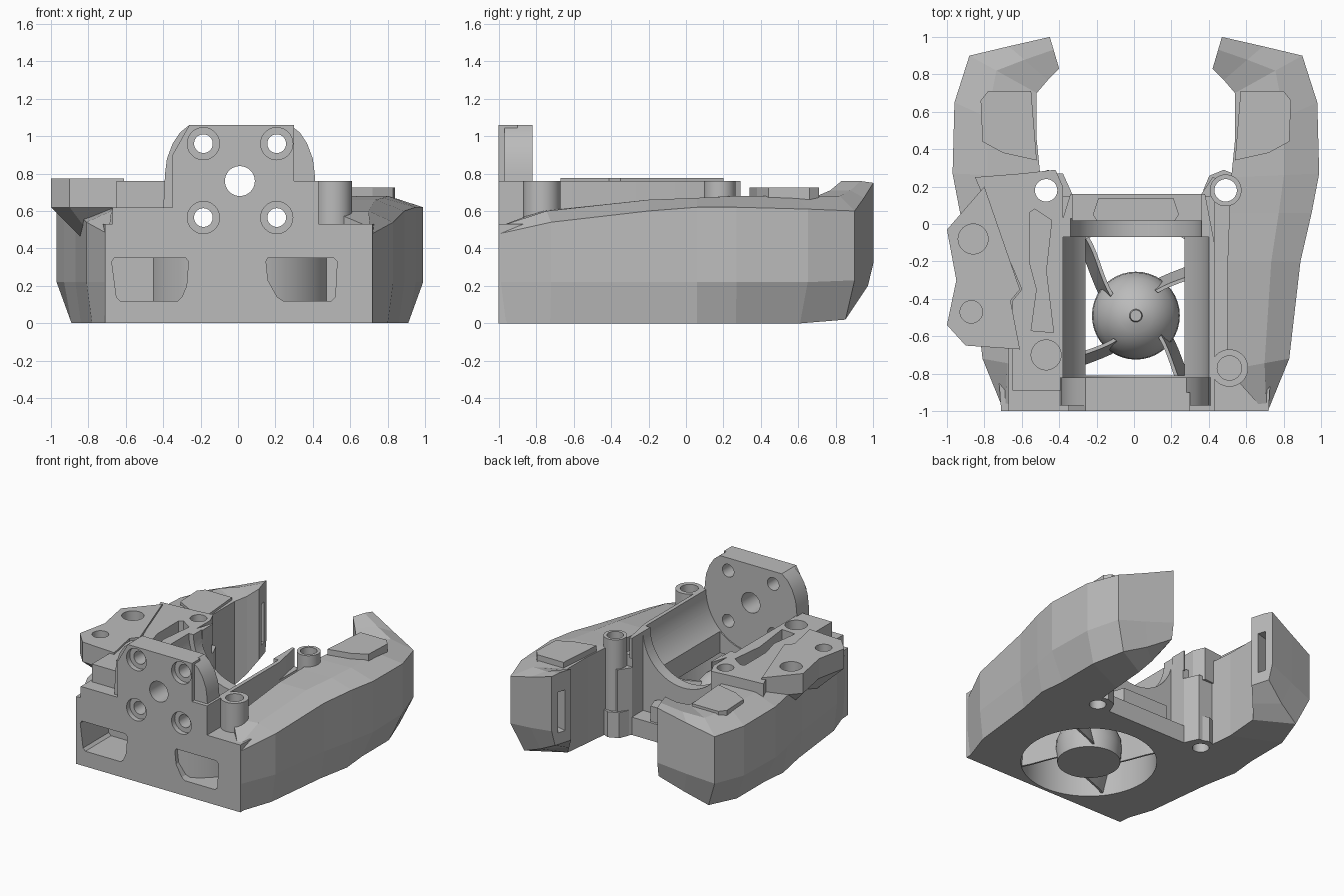
import bpy, bmesh
from math import cos, sin, pi, radians
from mathutils import Vector

cube = bpy.data.objects.get("Cube")
if cube:
    bpy.data.objects.remove(cube, do_unlink=True)

grey = bpy.data.materials.new("plain_grey")
grey.use_nodes = True
grey.diffuse_color = (0.5, 0.5, 0.5, 1)
grey.node_tree.nodes["Principled BSDF"].inputs["Base Color"].default_value = grey.diffuse_color

MID = 0.01            # mirror plane of the paired parts
FAN_Y = -0.49
parts, cutters = [], []


def finish(name, bm, store):
    bmesh.ops.recalc_face_normals(bm, faces=bm.faces)
    mesh = bpy.data.meshes.new(name)
    bm.to_mesh(mesh)
    bm.free()
    mesh.materials.append(grey)
    ob = bpy.data.objects.new(name, mesh)
    bpy.context.scene.collection.objects.link(ob)
    if store is cutters:
        ob.hide_render = True
    store.append(ob)
    return ob


def loft(name, rings, store=parts):
    """Skin a closed solid over rings of equal point count."""
    bm = bmesh.new()
    rows = [[bm.verts.new(p) for p in ring] for ring in rings]
    n = len(rows[0])
    for a, b in zip(rows, rows[1:]):
        for i in range(n):
            j = (i + 1) % n
            bm.faces.new((a[i], a[j], b[j], b[i]))
    bm.faces.new(rows[0])
    bm.faces.new(rows[-1])
    return finish(name, bm, store)


def prism(name, pts, lo, hi, axis="z", store=parts, shrink=0, pivot=(0, 0)):
    """Extrude an outline along z or y; shrink pulls the low end to the pivot."""
    def place(p, d):
        return (p[0], p[1], d) if axis == "z" else (p[0], d, p[1])
    low = [Vector(p).lerp(Vector(pivot), shrink) for p in pts]
    return loft(name, [[place(p, lo) for p in low], [place(p, hi) for p in pts]], store)


def box(name, x, y, z, store=parts):
    return prism(name, [(x[0], y[0]), (x[1], y[0]), (x[1], y[1]), (x[0], y[1])], *z, store=store)


def circle(cx, cy, r, n=40):
    return [(cx + r * cos(2 * pi * i / n), cy + r * sin(2 * pi * i / n)) for i in range(n)]


def flip(p, side):
    return (MID + side * (p[0] - MID),) + tuple(p[1:])


# Central body
prism("base_block", [(-.71, -1), (.72, -1), (.74, -.6), (.62, .2), (.42, .25), (.36, .16),
                     (-.33, .16), (-.38, .27), (-.6, .27), (-.74, -.6)], 0, .53)
box("motor_cradle", (-.42, .43), (-1, .15), (.4, .62))
prism("cradle_walls", [(-.34, -1), (.43, -1), (.43, -.1), (.38, .16), (-.34, .16), (-.42, -.1),
                       (-.42, -.89), (-.34, -.89)], .6, .76)
box("right_shoulder", (-.67, -.4), (-1, .2), (.4, .62))
prism("right_rail", [(-.65, -.89), (-.38, -.89), (-.38, .2), (-.42, .29), (-.6, .27), (-.85, .25),
                     (-.6, -.35), (-.65, -.41)], .5, .76)

# Motor mounting plate
prism("mount_panel", [(-.35, .55), (.3, .55), (.3, 1.06), (-.26, 1.06), (-.35, .9)], -1, -.9, "y")
prism("mount_flange", [(-.4, .6), (.42, .6), (.41, .8), (.4, .88), (.37, .96), (.33, 1.02), (.28, 1.06),
                       (-.26, 1.06), (-.31, 1.02), (-.35, .96), (-.38, .88), (-.39, .8)], -.97, -.82, "y")

# Screw posts
for name, x, y, r, z in (("front_left_post", .51, -.77, .1, .4), ("rear_left_post", .49, .18, .085, 0),
                         ("rear_right_post", -.47, .18, .085, 0)):
    prism(name, circle(x, y, r), z, .76)

# Octagonal feet under the rear posts
for side, word in ((1, "left"), (-1, "right")):
    prism(word + "_post_foot", circle(MID + side * .47, .18, .11, 8), 0, .2)

# Side wing with a tapered underside
wing = [(-1, -.03), (-.8, .2), (-.61, -.35), (-.66, -.41), (-.61, -.67), (-.9, -.65),
        (-1, -.54), (-.95, -.3)]
prism("wing_plate", wing, .62, .775)
prism("wing_gusset", wing, .4, .62, shrink=.55, pivot=(-.6, -.25))

# Curved side ducts: inner xy, outer xy, inner height, outer height, bottom chamfer, floor
stations = [((.69, -.99), (.72, -.99), .52, .48, .01, 0),
            ((.5, -.78), (.83, -.72), .6, .54, .03, 0),
            ((.5, -.2), (.89, -.2), .66, .6, .03, 0),
            ((.51, .06), (.95, .06), .67, .62, .04, 0),
            ((.52, .25), (.99, .27), .68, .62, .1, 0),
            ((.54, .45), (.98, .65), .68, .61, .1, 0),
            ((.54, .7), (.9, .9), .68, .6, .1, .02),
            ((.48, .77), (.69, .95), .71, .67, .07, .1),
            ((.42, .83), (.47, 1), .76, .75, .03, .2)]


def duct_section(station, side):
    inner, outer, zi, zo, chamfer, floor = station
    a, b = Vector(inner), Vector(outer)
    span = (b - a).length
    prof = ((0, floor), (1 - chamfer / span, floor), (1, .22 + floor / 2), (1, zo), (.6, zi), (0, zi))
    return [flip((*a.lerp(b, t), z), side) for t, z in prof]


for side, word, pad in ((1, "left", .725), (-1, "right", .7)):
    loft(word + "_duct", [duct_section(s, side) for s in stations])
    # Raised pads on the ducts
    prism(word + "_duct_pad", [flip(p, side) for p in
          ((.54, .34), (.72, .38), (.83, .44), (.84, .66), (.8, .71), (.57, .71))], .5, pad)
    # Outlet slots in the duct tips
    slot = [flip(p, side) for p in ((.38, .9), (.55, .85), (.57, .91), (.4, .96))]
    prism(word + "_outlet", slot, .29, .61, store=cutters)

# Cuts: motor trough, rear opening, fan well, vent
prism("trough", circle(MID, .76, .39, 64), -.82, -.07, "y", cutters)
prism("rear_arch", circle(MID, .76, .35, 64), -.1, .03, "y", cutters)
box("rear_gap", (-.33, .36), (.02, .4), (.14, 1), cutters)
prism("fan_well", circle(MID, FAN_Y, .485, 64), -.1, .3, store=cutters)
box("vent", (-.26, .27), (-.81, -.07), (.2, .6), cutters)

# Cuts: mounting holes with counterbores
prism("shaft_hole", circle(MID, .76, .08), -1.1, -.7, "y", cutters)
for x in (-.185, .207):
    for z in (.565, .96):
        prism("bolt_hole", circle(x, z, .05), -1.1, -.7, "y", cutters)
        prism("counterbore", circle(x, z, .086), -1.1, -.96, "y", cutters)

# Cuts: vertical holes and rail groove
for x, y, r, z in ((-.47, .18, .06, -.1), (.49, .18, .06, -.1), (.51, -.77, .065, .6),
                   (-.47, -.7, .08, .68), (-.86, -.08, .08, .68), (-.87, -.47, .06, .66)):
    prism("screw_hole", circle(x, y, r), z, 1, store=cutters)
prism("rail_groove", [(-.56, .06), (-.53, .08), (-.44, .02), (-.47, -.25), (-.43, -.58),
                      (-.55, -.57), (-.52, -.35), (-.56, -.2)], .62, 1, store=cutters)

# Fan housing wall keeps its outer face, so it is cut before the windows exist
housing = prism("fan_housing", circle(MID, FAN_Y, .5, 64), .002, .37)
housing_cuts = list(cutters)
prism("right_window", [(-.66, .35), (-.28, .35), (-.265, .33), (-.275, .2), (-.3, .14), (-.32, .12),
                       (-.63, .12), (-.65, .14), (-.675, .33)], -1.1, -.68, "y", cutters)
prism("left_window", [(.16, .35), (.51, .35), (.53, .33), (.52, .14), (.5, .12), (.24, .12),
                      (.21, .14), (.16, .23), (.15, .33)], -1.1, -.68, "y", cutters)


def cut(ob, tools):
    bpy.context.view_layer.objects.active = ob
    for tool in tools:
        mod = ob.modifiers.new("cut", "BOOLEAN")
        mod.operation, mod.solver, mod.object = "DIFFERENCE", "EXACT", tool
        bpy.ops.object.modifier_apply(modifier=mod.name)


for ob in list(parts):
    cut(ob, housing_cuts if ob is housing else cutters)
for tool in cutters:
    bpy.data.objects.remove(tool, do_unlink=True)

# Rear bracket under the cradle lip
prism("rear_bracket", [(-.2, .02), (.22, .02), (.24, .05), (.21, .14), (-.19, .14), (-.22, .05)], .1, .26)

# Fan hub
hub_profile = ((.225, .0), (.235, .1), (.23, .17), (.2, .24), (.15, .3), (.09, .34), (.035, .355), (.03, .375))
loft("fan_hub", [[(x, y, z) for x, y in circle(MID, FAN_Y, r)] for r, z in hub_profile])

# Swept fan blades
STEPS = 8
for k in range(4):
    rings = []
    for i in range(STEPS + 1):
        t = i / STEPS
        r = .17 + .32 * t
        base = radians(32 + 90 * k) + .3 * (1 - t) ** 2
        ring = []
        for ang, z in ((-.05, .29), (.05, .29), (.33, .02), (.25, .02)):
            a = base + ang * .2 / r
            ring.append((MID + r * cos(a), FAN_Y + r * sin(a), z))
        rings.append(ring)
    loft(f"fan_blade_{k + 1}", rings)

# Smooth round surfaces, keep facets crisp
bpy.ops.object.select_all(action="DESELECT")
for ob in parts:
    if "duct" not in ob.name:
        ob.select_set(True)
        bpy.context.view_layer.objects.active = ob
bpy.ops.object.shade_smooth_by_angle(angle=radians(22))
